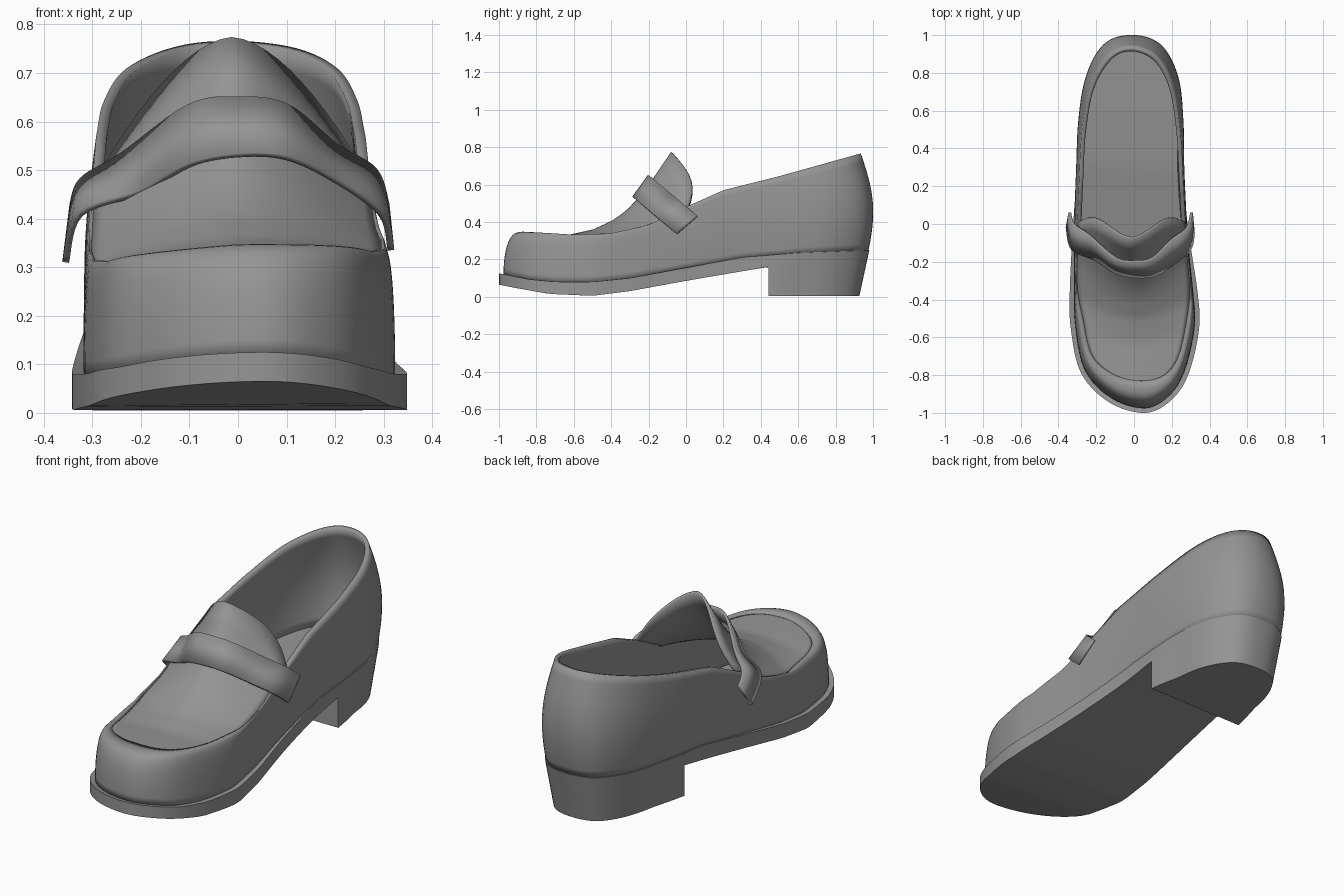
import bpy, bmesh, math
from mathutils import Vector

cube = bpy.data.objects.get("Cube")
if cube:
    bpy.data.objects.remove(cube)

leather = bpy.data.materials.new("grey_leather")
leather.use_nodes = True
grey = (0.3, 0.3, 0.3, 1)
leather.diffuse_color = grey
leather.node_tree.nodes["Principled BSDF"].inputs["Base Color"].default_value = grey

STEPS = 6          # samples between outline control points
HEEL_Y = 0.44      # front face of the heel block


def interp(table, y, col=1):
    """Piecewise linear lookup, clamped at both ends."""
    if y <= table[0][0]:
        return table[0][col]
    for a, b in zip(table, table[1:]):
        if y <= b[0]:
            f = (y - a[0]) / (b[0] - a[0])
            return a[col] + (b[col] - a[col]) * f
    return table[-1][col]


def smooth(points, closed):
    """Catmull-Rom curve through the points."""
    pts = [Vector(p) for p in points]
    n = len(pts)
    pick = (lambda i: pts[i % n]) if closed else (lambda i: pts[max(0, min(n - 1, i))])
    out = []
    for i in range(n if closed else n - 1):
        p0, p1, p2, p3 = (pick(i + j) for j in (-1, 0, 1, 2))
        for s in range(STEPS):
            t = s / STEPS
            out.append(0.5 * (2 * p1 + (p2 - p0) * t + (2 * p0 - 5 * p1 + 4 * p2 - p3) * t ** 2
                              + (3 * p1 - p0 - 3 * p2 + p3) * t ** 3))
    if not closed:
        out.append(pts[-1])
    return out


def loft(name, rings, closed=True, caps=False, thickness=0, offset=-1, angle=40):
    """Skin a list of rings; caps are filled as a ladder from side to side."""
    bm = bmesh.new()
    rows = [[bm.verts.new(p) for p in ring] for ring in rings]
    n = len(rows[0])
    for a, b in zip(rows, rows[1:]):
        for i in range(n if closed else n - 1):
            j = (i + 1) % n
            bm.faces.new((a[i], a[j], b[j], b[i]))
    if caps:
        for row in (rows[0], rows[-1]):
            for i in range((n - 1) // 2):
                quad = (row[i], row[i + 1], row[n - 2 - i], row[n - 1 - i])
                bm.faces.new(tuple(dict.fromkeys(quad)))
        bmesh.ops.recalc_face_normals(bm, faces=bm.faces)
    mesh = bpy.data.meshes.new(name)
    bm.to_mesh(mesh)
    bm.free()
    mesh.materials.append(leather)
    obj = bpy.data.objects.new(name, mesh)
    bpy.context.collection.objects.link(obj)
    if thickness:
        mod = obj.modifiers.new("thickness", 'SOLIDIFY')
        mod.thickness, mod.offset = thickness, offset
    bpy.ops.object.select_all(action='DESELECT')
    obj.select_set(True)
    bpy.context.view_layer.objects.active = obj
    bpy.ops.object.shade_smooth_by_angle(angle=math.radians(angle))
    return obj


# Outlines run from the toe along +x to the heel and back along -x
sole_outline = smooth([
    (.06, -1), (.2, -.93), (.29, -.79), (.345, -.55), (.335, -.35), (.29, -.05), (.26, .25),
    (.255, .55), (.225, .78), (.13, .94), (-.01, .98), (-.15, .94), (-.245, .78), (-.29, .55),
    (-.305, .25), (-.325, -.05), (-.34, -.35), (-.335, -.55), (-.28, -.79), (-.13, -.945)], True)
rim_outline = smooth([
    (.04, -.83), (.16, -.8), (.235, -.7), (.28, -.5), (.295, -.33), (.275, -.04), (.26, .25),
    (.245, .5), (.205, .73), (.12, .88), (-.01, .935), (-.13, .89), (-.23, .73), (-.275, .5),
    (-.29, .25), (-.3, -.04), (-.3, -.33), (-.27, -.5), (-.22, -.7), (-.1, -.8)], True)
COUNT = len(sole_outline)

# Heights along the shoe
SOLE_TOP = [(-1, .125), (-.85, .095), (-.7, .08), (-.5, .08), (-.3, .1), (0, .155),
            (.3, .21), (.6, .235), (1, .25)]
SOLE_BASE = [(-1, .065), (-.9, .045), (-.73, .015), (-.5, .005), (-.3, .03), (0, .085), (.44, .16),
             (1, .2)]
RIM = [(-.83, .345), (-.6, .33), (-.4, .335), (-.2, .385), (0, .48), (.2, .57), (.5, .645),
       (.93, .765)]


def frontness(y):
    t = max(0, min(1, (.3 - y) / .8))
    return t * t * (3 - 2 * t)


def tapered(p, z):
    """Sole point at height z, drawn in towards the foot of the heel."""
    top = interp(SOLE_TOP, p.y)
    back = max(0, p.y - HEEL_Y)
    f = (top - z) / top
    return Vector((p.x * (1 - .1 * f * min(1, back / .2)), p.y - f * back * .1, z))


# Sole
loft("sole", [[tapered(p, interp(table, p.y)) for p in sole_outline]
              for table in (SOLE_BASE, SOLE_TOP)], caps=True, angle=35)

# Heel block
inside = [i for i, p in enumerate(sole_outline) if p.y > HEEL_Y]
heel = [sole_outline[i] for i in range(inside[0] - 1, inside[-1] + 2)]
heel = [Vector((p.x, max(p.y, HEEL_Y))) for p in heel]
loft("heel", [[tapered(p, .005 if low else interp(SOLE_TOP, p.y) - .004) for p in heel]
              for low in (True, False)], caps=True, angle=35)

# Upper: side walls, rounded over at the toe and bulging at the heel
rim = [Vector((p.x, p.y, interp(RIM, p.y) + .08 * min(0, p.x) * frontness(p.y)))
       for p in rim_outline]
wall = []
LEVELS = 12
for level in range(LEVELS + 1):
    v = level / LEVELS
    a = v * math.pi / 2
    ring = []
    for i, (p, top) in enumerate(zip(sole_outline, rim)):
        along = sole_outline[(i + 1) % COUNT] - sole_outline[i - 1]
        out = Vector((along.y, -along.x)).normalized()
        w = frontness(p.y)
        base = p - out * (.006 + .018 * w)
        across = w * (1 - max(0, math.cos(a)) ** .6) + (1 - w) * v ** 1.6
        rise = w * (math.sin(a) + .08 * math.sin(math.pi * v)) + (1 - w) * v
        bulge = (1 - w) * (.012 + .028 * max(0, p.y) ** 4) * math.sin(math.pi * v)
        xy = base.lerp(top.xy, across) + out * bulge
        low = interp(SOLE_TOP, p.y) - .008
        ring.append(Vector((xy.x, xy.y, low + (top.z - low) * rise)))
    wall.append(ring)
loft("upper_wall", wall, thickness=.022, angle=50)

# Apron and tongue: arched rows from rim to rim (side y, crest y, crest z)
CREST = [(-.83, -.83, .345), (-.6, -.62, .338), (-.45, -.5, .365), (-.3, -.4, .41),
         (-.2, -.32, .465), (-.1, -.22, .575), (0, -.08, .78)]
rows = []
HALF = 12
for k in range(1, 5 * STEPS + 2):
    left, right = rim[-k], rim[k]
    side_y = (left.y + right.y) / 2
    tongue = max(0, 1 + side_y / .3) ** 2
    row = []
    for j in range(-HALF, HALF + 1):
        s = j / HALF
        g = 1 - abs(s) ** 1.7
        p = left.lerp(right, (s + 1) / 2)
        p.y += (interp(CREST, side_y, 1) - side_y) * g
        p.y += .06 * min(1, tongue) * math.sin(math.pi * g)
        p.z += (interp(CREST, side_y, 2) - (left.z + right.z) / 2) * g - .006
        row.append(p)
    rows.append(row)
loft("apron_and_tongue", rows, closed=False, thickness=.014, angle=50)

# Strap across the instep
front_edge = smooth([(-.355, .31), (-.325, .41), (-.2, .455), (-.1, .51), (0, .53), (.1, .525),
                     (.2, .48), (.295, .41), (.315, .335)], False)
rear_edge = smooth([(-.34, .43), (-.32, .48), (-.24, .53), (-.1, .632), (0, .648), (.1, .632),
                    (.2, .55), (.28, .5), (.305, .43)], False)
edges = [[Vector((p.x, y + (z - p.y) * 1.19, p.y)) for p in edge]
         for edge, y, z in ((front_edge, -.28, .53), (rear_edge, -.2, .65))]
loft("strap", edges, closed=False, thickness=.014, offset=0, angle=35)
